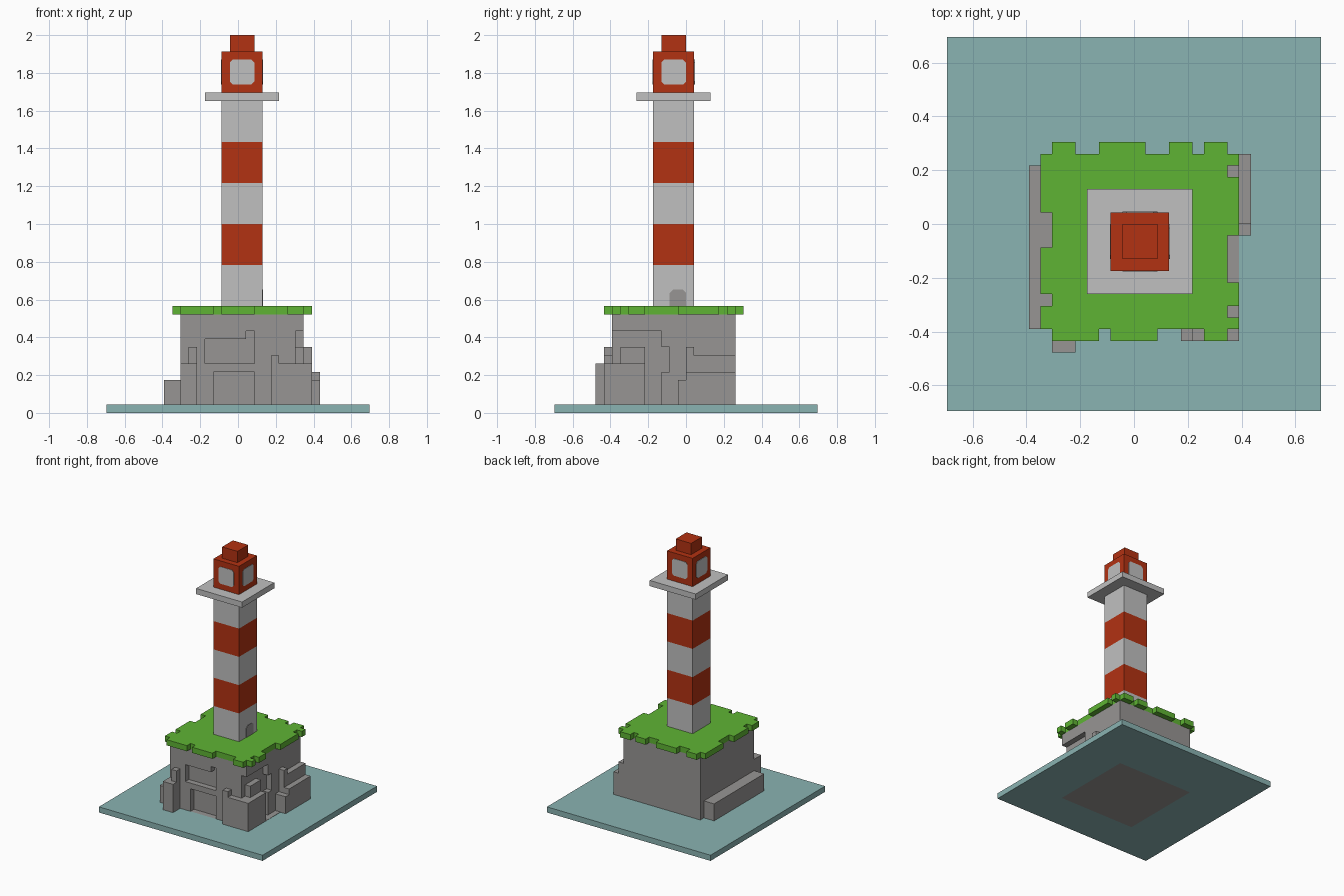
import bpy
import bmesh
from mathutils import Matrix, Vector

cube = bpy.data.objects.get("Cube")
if cube:
    bpy.data.objects.remove(cube, do_unlink=True)

U = 2 / 46  # one block of the grid


def material(name, r, g, b):
    m = bpy.data.materials.new(name)
    m.use_nodes = True
    m.diffuse_color = (r, g, b, 1)
    m.node_tree.nodes["Principled BSDF"].inputs["Base Color"].default_value = (r, g, b, 1)
    return m


WHITE = material("pale grey paint", 0.53, 0.53, 0.53)
RED = material("brick red paint", 0.45, 0.032, 0.006)
GREEN = material("grass green", 0.114, 0.456, 0.034)
ROCK = material("rock grey", 0.31, 0.30, 0.295)
WATER = material("sea teal", 0.254, 0.451, 0.445)


def finish(name, bm, mat):
    bmesh.ops.recalc_face_normals(bm, faces=bm.faces)
    mesh = bpy.data.meshes.new(name)
    bm.to_mesh(mesh)
    bm.free()
    mesh.materials.append(mat)
    obj = bpy.data.objects.new(name, mesh)
    bpy.context.collection.objects.link(obj)
    return obj


def boxes(name, mat, *spans):
    """Each span is (x0, x1, y0, y1, z0, z1) in blocks."""
    bm = bmesh.new()
    for x0, x1, y0, y1, z0, z1 in spans:
        size = Vector((x1 - x0, y1 - y0, z1 - z0)) * U
        mid = Vector((x0 + x1, y0 + y1, z0 + z1)) * U / 2
        bmesh.ops.create_cube(bm, size=1, matrix=Matrix.Translation(mid) @ Matrix.Diagonal(size.to_4d()))
    return finish(name, bm, mat)


def carve(obj, *spans):
    """Cut box-shaped recesses out of an object."""
    for span in spans:
        cutter = boxes("cutter", ROCK, span)
        cutter.hide_render = True
        mod = obj.modifiers.new("recess", 'BOOLEAN')
        mod.operation = 'DIFFERENCE'
        mod.solver = 'EXACT'
        mod.object = cutter
        bpy.context.view_layer.objects.active = obj
        bpy.ops.object.modifier_apply(modifier=mod.name)
        bpy.data.objects.remove(cutter, do_unlink=True)


def plate(name, mat, centre, normal, w, h, cut, square_foot=False):
    """Thin upright panel with clipped corners, facing along normal."""
    n = Vector(normal)
    side = Vector((0, 0, 1)).cross(n)
    a, b = w / 2, h / 2
    top = [(a, b - cut), (a - cut, b), (cut - a, b), (-a, b - cut)]
    foot = [(-a, -b), (a, -b)] if square_foot else [(-s, -t) for s, t in top]
    bm = bmesh.new()
    ring = [bm.verts.new((Vector(centre) + side * s + Vector((0, 0, t))) * U) for s, t in top + foot]
    face = bm.faces.new(ring)
    out = bmesh.ops.extrude_face_region(bm, geom=[face])
    new = [v for v in out["geom"] if isinstance(v, bmesh.types.BMVert)]
    bmesh.ops.translate(bm, verts=new, vec=n * 0.003)
    return finish(name, bm, mat)


# Sea slab, with the rock footing let into it
sea = boxes("sea_slab", WATER, (-16, 16, -16, 16, 0, 1))
carve(sea, (-7, 8, -9, 6, -1, 2))

# Cliff core with recesses on the front and the +x side
cliff = boxes("cliff_core", ROCK, (-7, 8, -9, 6, 0, 12))
carve(cliff,
      (-4, 2, -10, -8, 6, 9), (1, 2, -10, -8, 8.5, 10), (-3, 2, -10, -8, 1, 5),
      (7, 9, -10, -3, 8, 10), (7, 9, -10, -8, 6, 8.5),
      (7, 9, -5, -3, 1, 8.5), (7, 9, -3.5, -2, 5, 8))

# Boulders and ledges around the cliff
boxes("left_ledge", ROCK, (-9, -7, -9, 5, 1, 4))
boxes("front_boulder", ROCK, (-7, -5, -11, -9, 1, 6), (-6, -5, -10, -9, 6, 8))
boxes("corner_boulder", ROCK, (5, 9, -10, -9, 1, 6), (8, 9, -9, -5, 1, 6), (4, 5, -10, -9, 1, 7))
boxes("side_ledge", ROCK, (8, 9, 1, 6, 1, 7), (8, 9, 0, 1, 1, 8),
      (9, 10, 0, 6, 1, 5), (9, 10, -1, 0, 1, 4), (8, 9, -1, 0, 1, 4))
boxes("shore_rock", ROCK, (8, 9, -5, -1, 0.95, 1.04))

# Grass cap with ragged tabs along each edge
turf = [(-7, 8, -9, 6, 12, 13)]
turf += [(a, b, 6, 7, 12, 13) for a, b in ((-7, -5), (-3, 1), (3, 5), (6, 8))]
turf += [(a, b, -10, -9, 12, 13) for a, b in ((-7, -3), (-2, 2), (6, 8))]
turf += [(-8, -7, a, b, 12, 13) for a, b in ((1, 6), (-6, -2), (-9, -7))]
turf += [(8, 9, a, b, 12, 13) for a, b in ((5, 6), (-1, 4), (-7, -5), (-9, -8))]
boxes("grass_cap", GREEN, *turf)

# Striped tower
for i in range(5):
    z = 13 + 5 * i
    boxes(f"tower_band_{i + 1}", RED if i % 2 else WHITE, (-2, 3, -4, 1, z, z + 5))
plate("door", ROCK, (3, -1, 14), (1, 0, 0), 2, 2, 0.4, square_foot=True)

# Gallery, lamp room and roof
boxes("gallery", WHITE, (-4, 5, -6, 3, 38, 39))
boxes("lamp_room", RED, (-2, 3, -4, 1, 39, 44))
boxes("roof_cap", RED, (-1, 2, -3, 0, 44, 46))
for side, nx, ny in (("front", 0, -1), ("back", 0, 1), ("left", 1, 0), ("right", -1, 0)):
    plate(f"{side}_window", WHITE, (0.5 + 2.5 * nx, -1.5 + 2.5 * ny, 41.5), (nx, ny, 0), 3, 3, 0.35)
